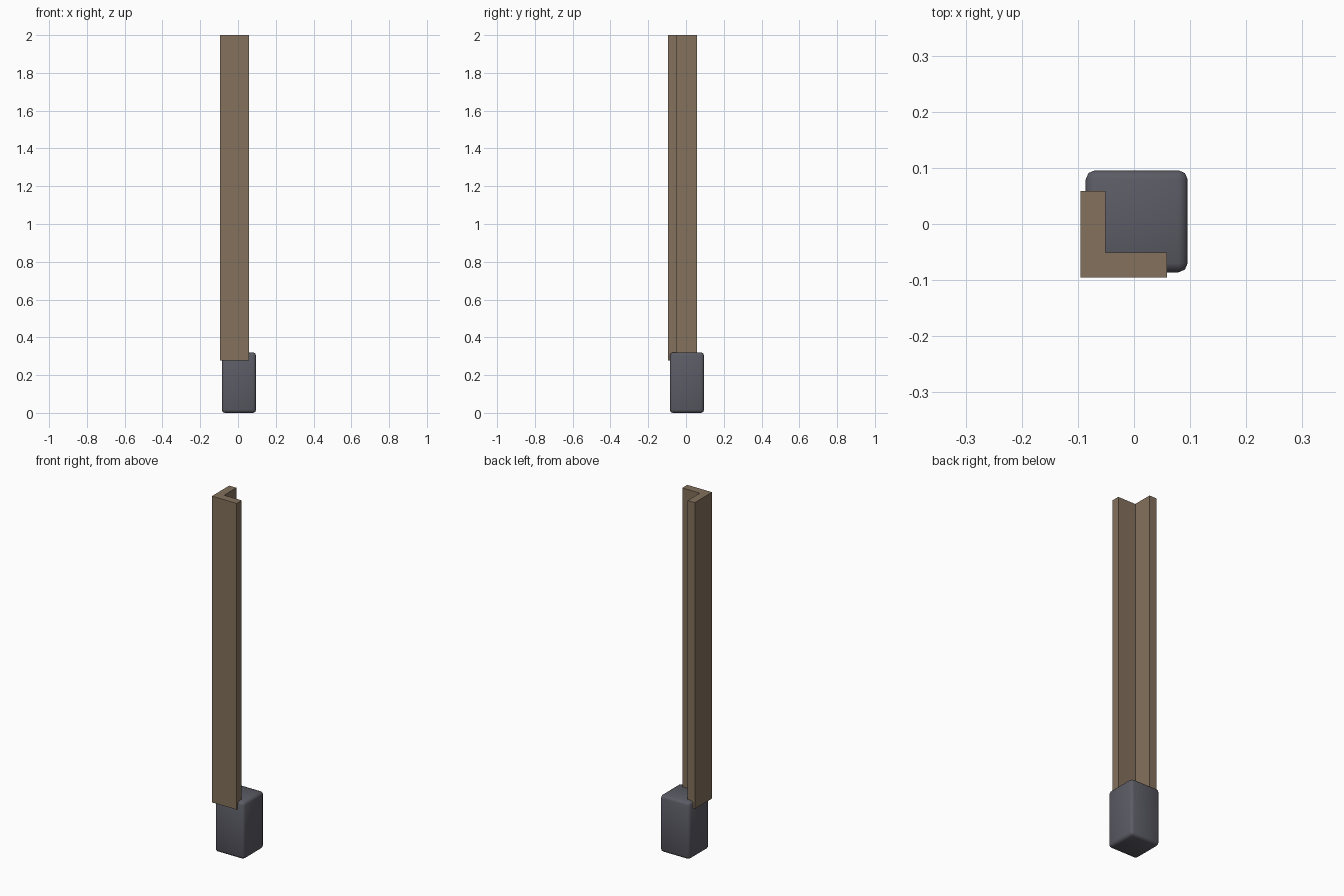
import bpy, bmesh

if "Cube" in bpy.data.objects:
    bpy.data.objects.remove(bpy.data.objects["Cube"])


def material(name, color):
    mat = bpy.data.materials.new(name)
    mat.diffuse_color = color
    mat.use_nodes = True
    mat.node_tree.nodes["Principled BSDF"].inputs["Base Color"].default_value = mat.diffuse_color
    return mat


def add_prism(name, profile, z0, z1, mat):
    """Extrude a counter-clockwise XY profile from z0 to z1."""
    bm = bmesh.new()
    base = bm.faces.new([bm.verts.new((x, y, z0)) for x, y in profile])
    ext = bmesh.ops.extrude_face_region(bm, geom=[base], use_keep_orig=True)
    for v in ext["geom"]:
        if isinstance(v, bmesh.types.BMVert):
            v.co.z = z1
    bmesh.ops.recalc_face_normals(bm, faces=bm.faces[:])
    mesh = bpy.data.meshes.new(name)
    bm.to_mesh(mesh)
    bm.free()
    obj = bpy.data.objects.new(name, mesh)
    bpy.context.collection.objects.link(obj)
    mesh.materials.append(mat)
    return obj


brown = material("brown_metal", (0.23, 0.165, 0.11, 1))
slate = material("slate_block", (0.105, 0.105, 0.13, 1))

# L-shaped angle post wrapped around the front left corner
a, inner, b = -0.0955, -0.051, 0.0585
add_prism("angle_post",
          [(a, a), (b, a), (b, inner), (inner, inner), (inner, b), (a, b)],
          0.278, 2.0, brown)

# Rounded foot block
lo, hi = -0.086, 0.0955
foot = add_prism("foot_block",
                 [(lo, lo), (hi, lo), (hi, hi), (lo, hi)], 0.0, 0.32, slate)
bevel = foot.modifiers.new("rounded_edges", "BEVEL")
bevel.width = 0.016
bevel.segments = 2
for poly in foot.data.polygons:
    poly.use_smooth = True
